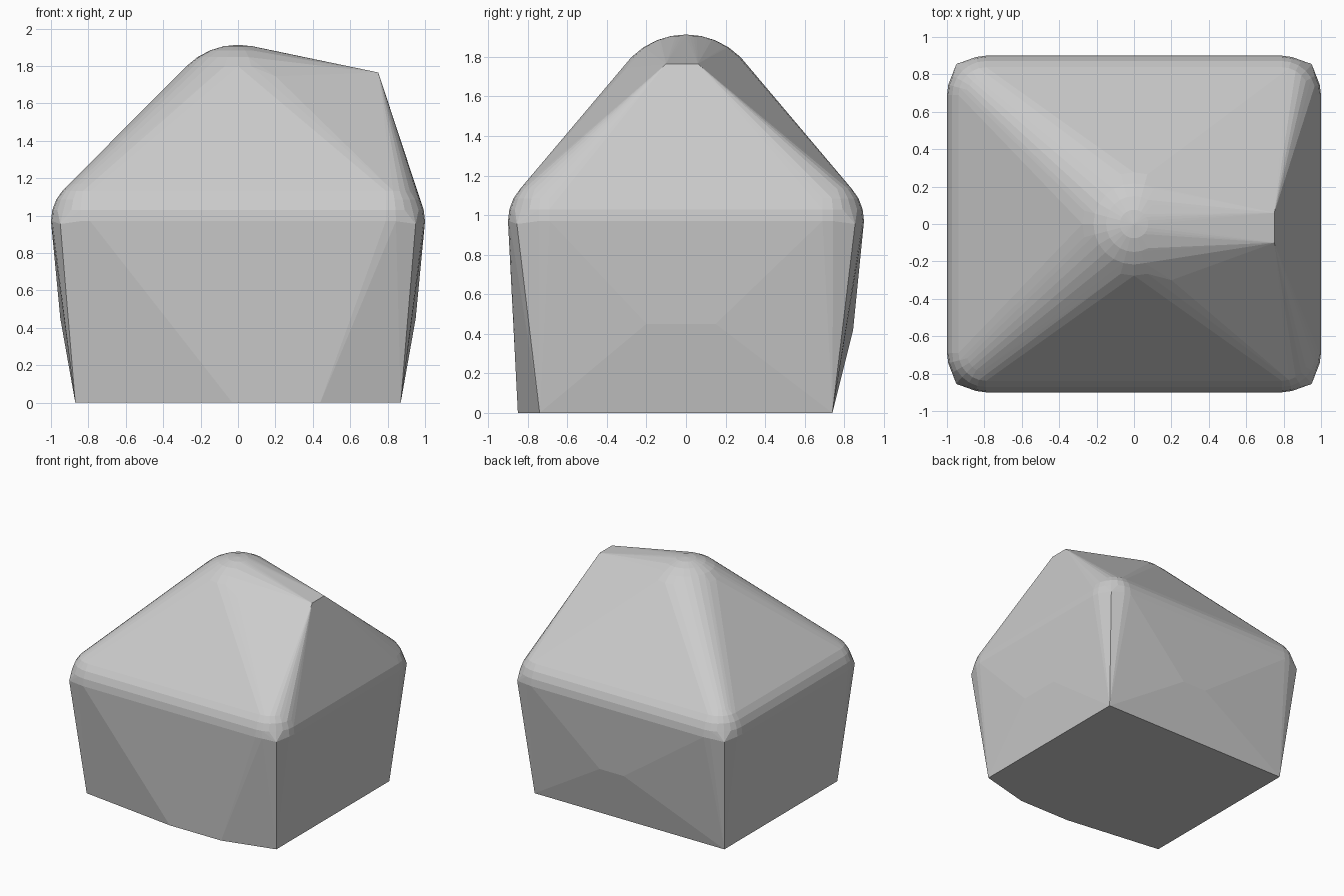
import bpy, bmesh
from math import sin, cos, pi

if "Cube" in bpy.data.objects:
    bpy.data.objects.remove(bpy.data.objects["Cube"])

bm = bmesh.new()

def add(x, y, z):
    bm.verts.new((x, y, z))

# rounded eave corners: upper sphere quarters
N = 6
for sx in (-1, 1):
    for sy in (-1, 1):
        for i in range(N):
            for j in range(N + 1):
                e, a = i * pi / 2 / N, j * pi / 2 / N
                add(sx * (0.79 + 0.21 * cos(e) * cos(a)),
                    sy * (0.69 + 0.21 * cos(e) * sin(a)),
                    0.97 + 0.23 * sin(e))
        # sharp base corners
        add(sx * 0.87, sy * 0.74, 0)
        # vertical corner top, just below the eave
        add(sx * 0.95, sy * 0.855, 0.955)

# rounded peak dome
for i in range(2, 9):
    for j in range(24):
        e, a = i * pi / 16, j * pi / 12
        add(0.39 * cos(e) * cos(a), 0.39 * cos(e) * sin(a), 1.523 + 0.39 * sin(e))

# blunt end of the right-hand ridge, and its shoulder
for p in ((0.75, -0.10, 1.765), (0.75, 0.06, 1.765), (0.2, -0.3, 1.745)):
    add(*p)

# slight wall bulges: front foot, back, and both sides
for x in (-0.03, 0.44):
    add(x, -0.85, 0)
for x in (-0.02, 0.2):
    add(x, 0.845, 0.42)
for s in (-1, 1):
    for y in (-0.2, 0.15):
        add(s * 0.95, y, 0.45)

# wrap everything in one convex shell
res = bmesh.ops.convex_hull(bm, input=bm.verts[:])
loose = {g for g in res["geom_interior"] + res["geom_unused"] if isinstance(g, bmesh.types.BMVert)}
bmesh.ops.delete(bm, geom=list(loose), context='VERTS')
bmesh.ops.recalc_face_normals(bm, faces=bm.faces[:])

mesh = bpy.data.meshes.new("faceted_house_block")
bm.to_mesh(mesh)
bm.free()
block = bpy.data.objects.new("faceted_house_block", mesh)
bpy.context.collection.objects.link(block)
